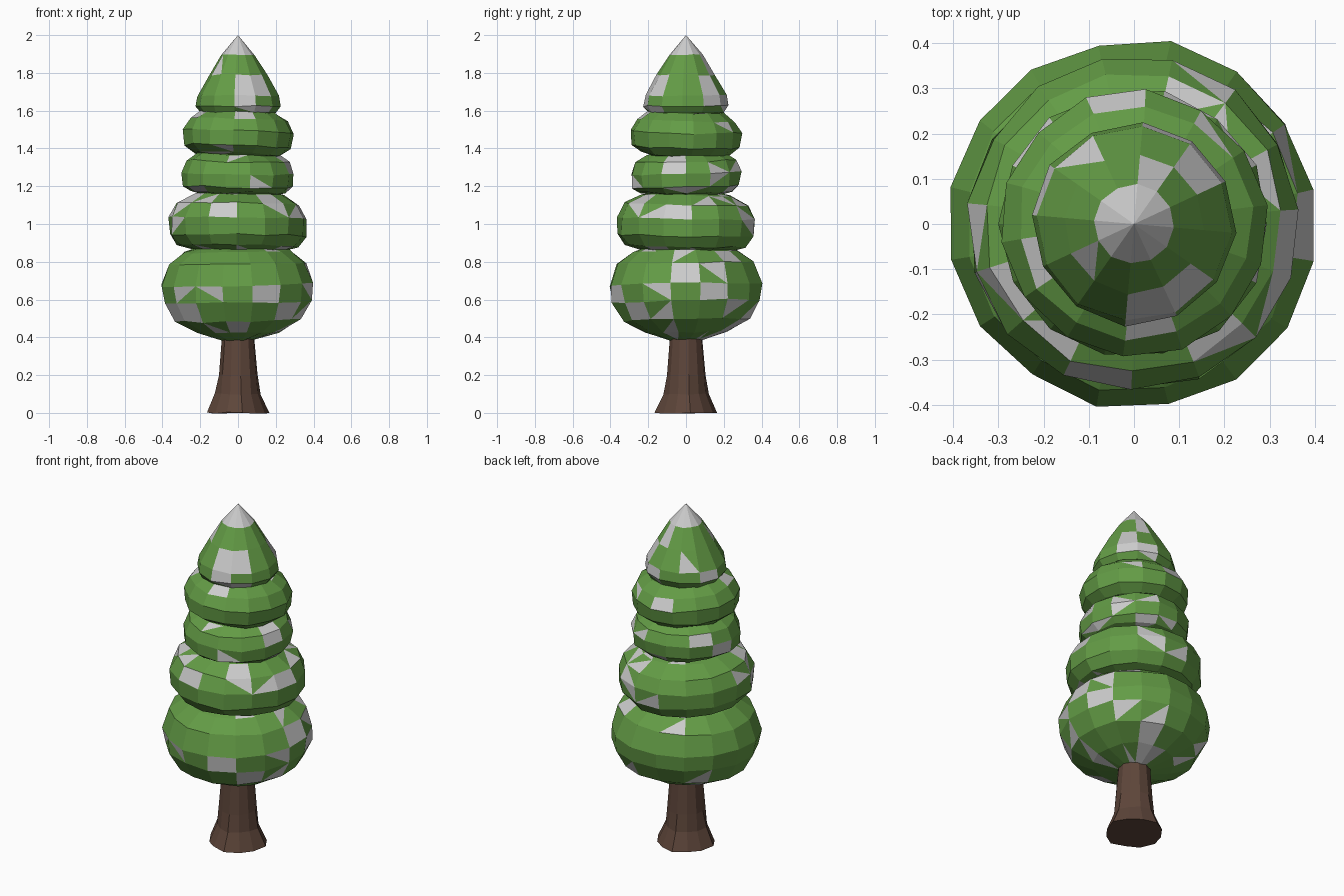
import bpy, bmesh, math, random
from mathutils import Matrix

if "Cube" in bpy.data.objects:
    bpy.data.objects.remove(bpy.data.objects["Cube"])

random.seed(11)


def material(name, rgb):
    m = bpy.data.materials.new(name)
    m.diffuse_color = (*rgb, 1)
    m.use_nodes = True
    m.node_tree.nodes["Principled BSDF"].inputs["Base Color"].default_value = m.diffuse_color
    return m


GREEN = material("leaf_green", (0.125, 0.33, 0.06))
SNOW = material("snow_grey", (0.8, 0.8, 0.8))
BROWN = material("bark_brown", (0.11, 0.06, 0.042))


def lathe(name, profile, sides, start, mats, jitter=0.0, tilt=(0, 0), snow=0.0, shape=None):
    """Spin a (radius, z) profile, bottom to top; zero radius becomes a pole."""
    bm = bmesh.new()
    rings = []
    for r, z in profile:
        if r == 0:
            rings.append([bm.verts.new((0, 0, z))])
            continue
        ring = []
        for i in range(sides):
            a = math.radians(start) + math.tau * i / sides
            k = 1 + random.uniform(-jitter, jitter)
            if shape:
                k *= shape(i, z)
            dz = random.uniform(-jitter, jitter) * 0.3
            ring.append(bm.verts.new((r * k * math.cos(a), r * k * math.sin(a), z + dz)))
        rings.append(ring)
    for lo, hi in zip(rings, rings[1:]):
        for i in range(sides):
            j = (i + 1) % sides
            vs = [lo[i % len(lo)], lo[j % len(lo)], hi[j % len(hi)], hi[i % len(hi)]]
            bm.faces.new(list(dict.fromkeys(vs)))
    for ring in (rings[0], rings[-1]):
        if len(ring) > 1:
            bm.faces.new(ring)
    bmesh.ops.recalc_face_normals(bm, faces=bm.faces)

    # Snow: scattered whole facets and half facets
    if snow:
        quads = [f for f in bm.faces if len(f.verts) == 4]
        for f in quads:
            if random.random() < snow:
                if random.random() < 0.45:
                    f.material_index = 1
                else:
                    halves = bmesh.ops.triangulate(bm, faces=[f])["faces"]
                    halves[random.randrange(len(halves))].material_index = 1
        for f in bm.faces:
            if max(v.co.z for v in f.verts) > 1.99:
                f.material_index = 1

    # Slight lean about the middle of the part
    mid = (profile[0][1] + profile[-1][1]) / 2
    pivot = Matrix.Translation((0, 0, mid))
    lean = Matrix.Rotation(math.radians(tilt[0]), 4, 'X') @ Matrix.Rotation(math.radians(tilt[1]), 4, 'Y')
    bm.transform(pivot @ lean @ pivot.inverted())

    me = bpy.data.meshes.new(name)
    bm.to_mesh(me)
    bm.free()
    for m in mats:
        me.materials.append(m)
    ob = bpy.data.objects.new(name, me)
    bpy.context.collection.objects.link(ob)
    return ob


# Trunk with flared, uneven root base
lathe("trunk", [(0.158, 0), (0.115, 0.10), (0.103, 0.20), (0.087, 0.40), (0.085, 0.46)],
      12, 8, [BROWN], jitter=0.015,
      shape=lambda i, z: 1 + (0.06 if i % 3 == 0 else -0.03) * (z < 0.15))

# Foliage tiers, bottom to top
leaf = [GREEN, SNOW]
lathe("foliage_tier_1", [(0.08, 0.385), (0.22, 0.425), (0.34, 0.49), (0.395, 0.59), (0.408, 0.68),
                         (0.365, 0.79), (0.28, 0.855), (0.20, 0.885)],
      16, 11, leaf, 0.02, (1, -1), 0.24)
lathe("foliage_tier_2", [(0.22, 0.855), (0.32, 0.885), (0.365, 0.94), (0.367, 1.03), (0.33, 1.105),
                         (0.24, 1.155), (0.17, 1.17)],
      15, 5, leaf, 0.02, (-1, 1), 0.24)
lathe("foliage_tier_3", [(0.18, 1.155), (0.25, 1.17), (0.29, 1.20), (0.297, 1.27), (0.27, 1.335),
                         (0.21, 1.37), (0.14, 1.38)],
      14, 0, leaf, 0.02, (1, 1), 0.24)
lathe("foliage_tier_4", [(0.16, 1.355), (0.23, 1.37), (0.285, 1.41), (0.295, 1.49), (0.26, 1.55),
                         (0.20, 1.59), (0.14, 1.60)],
      14, 8, leaf, 0.02, (-1.5, 2), 0.22)
lathe("foliage_top", [(0.14, 1.585), (0.20, 1.59), (0.225, 1.625), (0.215, 1.68), (0.155, 1.79),
                      (0.088, 1.895), (0, 2.0)],
      12, -5, leaf, 0.015, (0, 0), 0.16)
